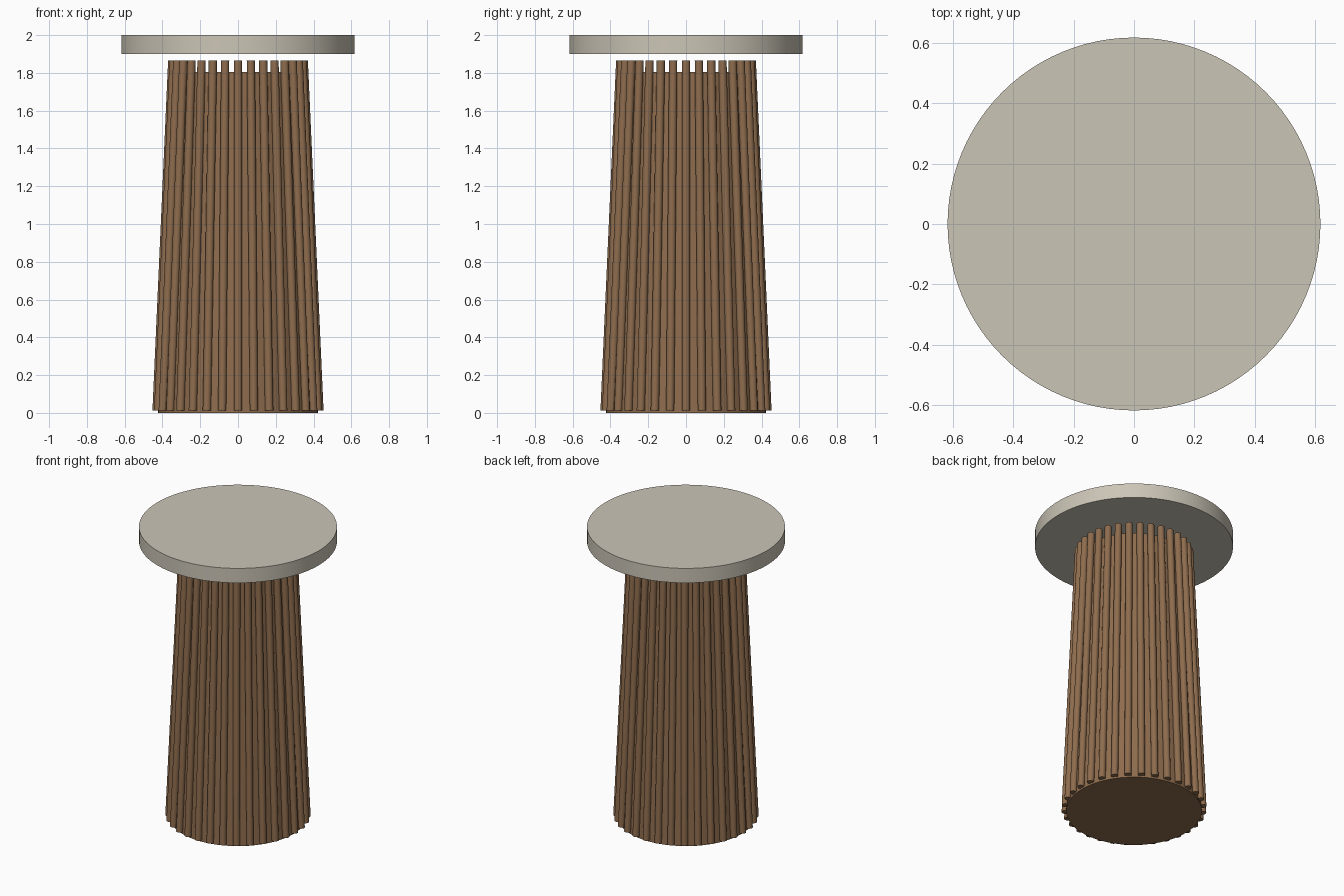
import bpy
from math import sin, cos, tau, radians
from mathutils import Vector

if "Cube" in bpy.data.objects:
    bpy.data.objects.remove(bpy.data.objects["Cube"])


def material(name, rgb):
    m = bpy.data.materials.new(name)
    m.diffuse_color = (*rgb, 1)
    m.use_nodes = True
    m.node_tree.nodes["Principled BSDF"].inputs["Base Color"].default_value = m.diffuse_color
    return m


def finish(name, mat):
    ob = bpy.context.object
    ob.name = name
    ob.data.materials.append(mat)
    bpy.ops.object.shade_smooth_by_angle(angle=radians(40))
    return ob


wood = material("wood", (0.27, 0.15, 0.075))
stone = material("stone", (0.60, 0.56, 0.47))

# round table top, floating slightly above the base
bpy.ops.mesh.primitive_cylinder_add(vertices=96, radius=0.617, depth=0.1, location=(0, 0, 1.95))
finish("table_top", stone)

# tapered solid core
bpy.ops.mesh.primitive_cone_add(vertices=64, radius1=0.423, radius2=0.338, depth=1.805,
                                location=(0, 0, 0.9025))
finish("base_core", wood)

# ring of leaning round slats
COUNT = 32
for i in range(COUNT):
    a = tau * i / COUNT
    d = Vector((cos(a), sin(a), 0))
    low = d * 0.431 + Vector((0, 0, 0.013))
    high = d * 0.348 + Vector((0, 0, 1.865))
    axis = high - low
    bpy.ops.mesh.primitive_cylinder_add(vertices=16, radius=0.022, depth=axis.length,
                                        location=(low + high) / 2,
                                        rotation=axis.to_track_quat('Z', 'Y').to_euler())
    finish(f"slat_{i + 1:02d}", wood)
